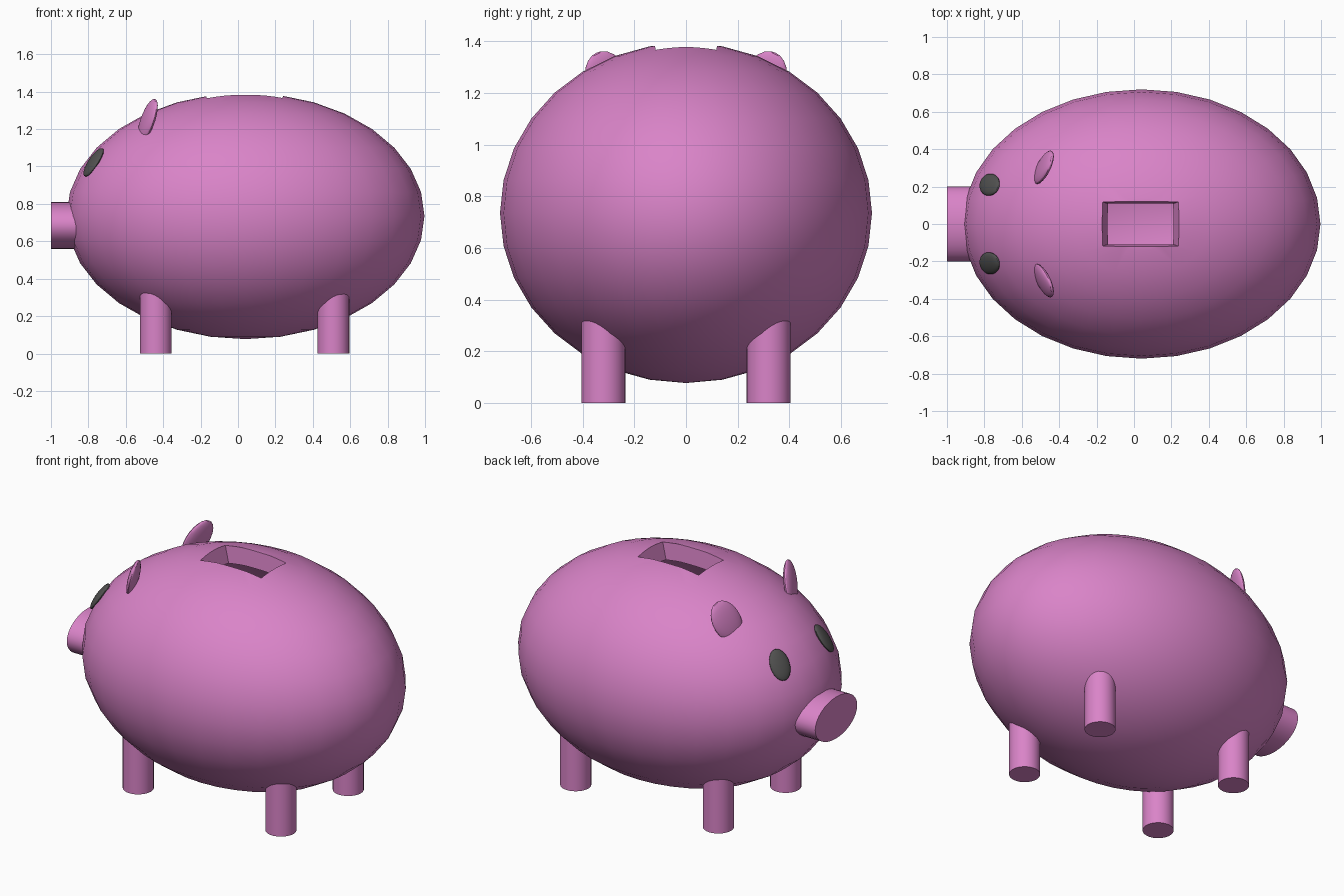
import bpy, bmesh, math
from mathutils import Vector, Matrix

if "Cube" in bpy.data.objects:
    bpy.data.objects.remove(bpy.data.objects["Cube"])


def material(name, rgb):
    m = bpy.data.materials.new(name)
    m.diffuse_color = (*rgb, 1)
    m.use_nodes = True
    m.node_tree.nodes["Principled BSDF"].inputs["Base Color"].default_value = m.diffuse_color
    return m


PINK = material("pink", (0.70, 0.23, 0.58))
DARK = material("dark grey", (0.08, 0.08, 0.078))


def make(name, bm, mat):
    me = bpy.data.meshes.new(name)
    bmesh.ops.recalc_face_normals(bm, faces=bm.faces)
    bm.to_mesh(me)
    bm.free()
    ob = bpy.data.objects.new(name, me)
    bpy.context.collection.objects.link(ob)
    me.materials.append(mat)
    return ob


def select(ob):
    bpy.ops.object.select_all(action='DESELECT')
    ob.select_set(True)
    bpy.context.view_layer.objects.active = ob


def smooth(ob):
    select(ob)
    bpy.ops.object.shade_smooth_by_angle(angle=math.radians(30))


def ellipsoid(name, mat, loc, radii, rot=Matrix(), segs=32, rings=16):
    bm = bmesh.new()
    bmesh.ops.create_uvsphere(bm, u_segments=segs, v_segments=rings, radius=1)
    bm.transform(Matrix.Translation(loc) @ rot.to_4x4() @ Matrix.Diagonal((*radii, 1)))
    return make(name, bm, mat)


def cylinder(name, mat, loc, radii, depth, rot=Matrix()):
    bm = bmesh.new()
    bmesh.ops.create_cone(bm, cap_ends=True, segments=32, radius1=1, radius2=1, depth=depth)
    bm.transform(Matrix.Translation(loc) @ rot @ Matrix.Diagonal((*radii, 1, 1)))
    return make(name, bm, mat)


def cut(ob, cutter):
    cutter.hide_render = True
    mod = ob.modifiers.new("cut", 'BOOLEAN')
    mod.operation = 'DIFFERENCE'
    mod.solver = 'EXACT'
    mod.object = cutter
    select(ob)
    bpy.ops.object.modifier_apply(modifier=mod.name)
    bpy.data.objects.remove(cutter)


# Hollow body
body = ellipsoid("body", PINK, (0.04, 0, 0.735), (0.957, 0.72, 0.658))
shell = body.modifiers.new("shell", 'SOLIDIFY')
shell.thickness = 0.1
shell.offset = -1
select(body)
bpy.ops.object.modifier_apply(modifier=shell.name)

# Coin slot with tapering walls
bm = bmesh.new()
bmesh.ops.create_cube(bm, size=2)
for v in bm.verts:
    z = 1.35 + 0.25 * v.co.z
    v.co = (0.035 + v.co.x * (0.205 + 0.3 * (z - 1.375)),
            v.co.y * (0.12 + 0.1 * (z - 1.385)), z)
cut(body, make("slot_cutter", bm, PINK))
smooth(body)

# Snout with two shallow nostrils
along_x = Matrix.Rotation(math.pi / 2, 4, 'Y')
snout = cylinder("snout", PINK, (-0.91, 0, 0.685), (0.125, 0.2), 0.18, along_x)
for s in (-1, 1):
    cut(snout, cylinder("nostril_cutter", PINK, (-1.0, s * 0.07, 0.685),
                        (0.04, 0.018), 0.03, along_x))
smooth(snout)

for s, side in ((-1, "right"), (1, "left")):
    # Legs
    for x, end in ((-0.44, "front"), (0.51, "back")):
        smooth(cylinder(f"{end}_{side}_leg", PINK, (x, s * 0.32, 0.17), (0.085, 0.085), 0.34))

    # Eyes: flat ovals lying on the body surface
    n = Vector((-0.757, s * 0.343, 0.554)).normalized()
    up = (Vector((0, 0, 1)) - n * n.z).normalized()
    rot = Matrix((n, up.cross(n), up)).transposed()
    smooth(ellipsoid(f"{side}_eye", DARK, (-0.772, s * 0.21, 1.022),
                     (0.022, 0.06, 0.09), rot, 24, 12))

    # Ears: thin ovals turned, leaning back and splayed outward
    rot = (Matrix.Rotation(-s * math.radians(20), 3, 'Z')
           @ Matrix.Rotation(math.radians(14), 3, 'Y')
           @ Matrix.Rotation(-s * math.radians(27), 3, 'X'))
    smooth(ellipsoid(f"{side}_ear", PINK, (-0.483, s * 0.303, 1.245),
                     (0.026, 0.088, 0.127), rot, 24, 12))
